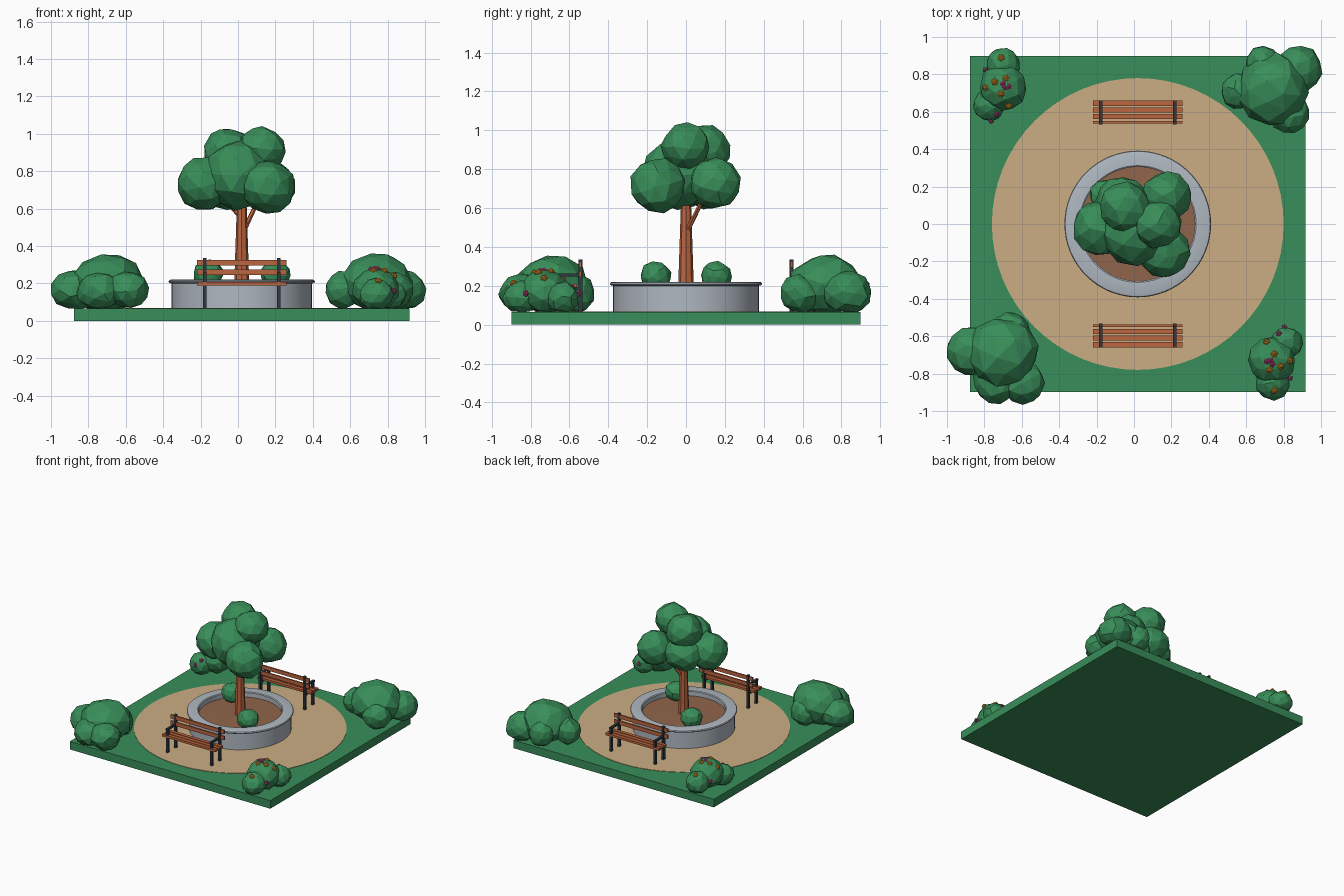
import bpy, bmesh, math, random
from mathutils import Vector, Matrix

random.seed(4)
if "Cube" in bpy.data.objects:
    bpy.data.objects.remove(bpy.data.objects["Cube"])

CX = 0.02        # garden centre in x
GROUND = 0.065   # top of the lawn


def material(name, rgb):
    m = bpy.data.materials.new(name)
    m.use_nodes = True
    color = (*rgb, 1)
    m.diffuse_color = color
    bsdf = next(n for n in m.node_tree.nodes if n.type == 'BSDF_PRINCIPLED')
    bsdf.inputs["Base Color"].default_value = color
    return m


GREEN = material("leaf green", (0.04, 0.27, 0.10))
SAND = material("sand", (0.60, 0.42, 0.23))
STONE = material("grey stone", (0.43, 0.48, 0.53))
SOIL = material("brown soil", (0.28, 0.13, 0.07))
WOOD = material("red brown wood", (0.50, 0.13, 0.05))
METAL = material("dark metal", (0.03, 0.04, 0.05))
ORANGE = material("orange petals", (0.80, 0.33, 0.03))
PINK = material("pink petals", (0.62, 0.07, 0.26))


def finish(name, bm, mat, smooth=False):
    bmesh.ops.recalc_face_normals(bm, faces=bm.faces)
    mesh = bpy.data.meshes.new(name)
    bm.to_mesh(mesh)
    bm.free()
    mesh.materials.append(mat)
    obj = bpy.data.objects.new(name, mesh)
    bpy.context.collection.objects.link(obj)
    if smooth:
        bpy.ops.object.select_all(action='DESELECT')
        obj.select_set(True)
        bpy.context.view_layer.objects.active = obj
        bpy.ops.object.shade_smooth_by_angle(angle=math.radians(35))
    return obj


def add_box(bm, low, high):
    low, high = Vector(low), Vector(high)
    m = Matrix.Translation((low + high) / 2) @ Matrix.Diagonal((*(high - low), 1))
    bmesh.ops.create_cube(bm, size=1, matrix=m)


def lathe(name, profile, mat):
    bm = bmesh.new()
    verts = [bm.verts.new((CX + r, 0, z)) for r, z in profile]
    edges = [bm.edges.new(pair) for pair in zip(verts, verts[1:])]
    bmesh.ops.spin(bm, geom=verts + edges, cent=(CX, 0, 0), axis=(0, 0, 1),
                   angle=math.tau, steps=64, use_duplicate=False)
    bmesh.ops.remove_doubles(bm, verts=bm.verts, dist=1e-5)
    return finish(name, bm, mat, True)


def foliage(name, lobes, floor):
    """Faceted leaf lobes: (x, y, z, radius, height radius)."""
    bm = bmesh.new()
    for x, y, z, r, rz in lobes:
        m = (Matrix.Translation((x, y, z)) @ Matrix.Diagonal((r, r, rz, 1))
             @ Matrix.Rotation(random.uniform(0, 6), 4, 'Z')
             @ Matrix.Rotation(random.uniform(0, 1), 4, 'X'))
        new = bmesh.ops.create_icosphere(bm, subdivisions=2, radius=1.02, matrix=m)["verts"]
        for v in new:
            v.co += Vector([random.uniform(-1, 1) for _ in range(3)]) * r * 0.05
            v.co.z = max(v.co.z, floor)
    return finish(name, bm, GREEN)


def limb(name, start, end, r1, r2, sides):
    start, end = Vector(start), Vector(end)
    axis = end - start
    m = Matrix.Translation((start + end) / 2) @ axis.to_track_quat('Z', 'Y').to_matrix().to_4x4()
    bm = bmesh.new()
    bmesh.ops.create_cone(bm, cap_ends=True, segments=sides, radius1=r1, radius2=r2,
                          depth=axis.length, matrix=m)
    return finish(name, bm, WOOD)


def turned(p):
    """Half turn about the garden centre."""
    return (2 * CX - p[0], -p[1], *p[2:])


# Lawn and round path
bm = bmesh.new()
add_box(bm, (CX - 0.897, -0.897, 0), (CX + 0.897, 0.897, GROUND))
finish("lawn", bm, GREEN)
lathe("round_path", [(0, 0.06), (0.78, 0.06), (0.78, 0.068), (0, 0.068)], SAND)

# Planter wall with an overhanging rim, and soil
lathe("planter_wall", [(0.375, 0.06), (0.375, 0.2), (0.388, 0.203), (0.392, 0.21), (0.388, 0.217),
                       (0.38, 0.22), (0.312, 0.22), (0.305, 0.215), (0.305, 0.06)], STONE)
lathe("planter_soil", [(0, 0.1), (0.306, 0.1), (0.306, 0.18), (0, 0.185)], SOIL)

# Tree
limb("tree_trunk", (CX, 0, 0.17), (CX, 0, 0.72), 0.041, 0.023, 8)
limb("branch_right", (CX + 0.01, 0.005, 0.48), (0.13, 0.11, 0.69), 0.014, 0.010, 6)
limb("branch_left", (CX, 0, 0.55), (-0.12, -0.02, 0.70), 0.013, 0.009, 6)
foliage("tree_crown", [
    (0.00, -0.04, 0.78, 0.18, 0.18),
    (0.16, -0.145, 0.715, 0.14, 0.14),
    (-0.185, -0.02, 0.73, 0.145, 0.14),
    (0.175, 0.15, 0.725, 0.13, 0.13),
    (-0.06, 0.11, 0.73, 0.14, 0.13),
    (-0.05, 0.09, 0.90, 0.135, 0.13),
    (0.125, 0.0, 0.915, 0.125, 0.12)], 0)

# Small bushes in the planter
small = (0.20, -0.155, 0.25, 0.08, 0.075)
foliage("planter_bush_front", [small], 0.18)
foliage("planter_bush_back", [turned(small)], 0.18)

# Large corner bushes
foliage("corner_bush_front", [
    (-0.70, -0.69, 0.20, 0.19, 0.155),
    (-0.87, -0.68, 0.165, 0.13, 0.105),
    (-0.74, -0.84, 0.16, 0.12, 0.10),
    (-0.59, -0.85, 0.165, 0.11, 0.10),
    (-0.66, -0.58, 0.16, 0.11, 0.11)], GROUND)
foliage("corner_bush_back", [
    (0.74, 0.72, 0.20, 0.19, 0.155),
    (0.88, 0.83, 0.165, 0.125, 0.11),
    (0.69, 0.86, 0.165, 0.095, 0.10),
    (0.83, 0.59, 0.16, 0.105, 0.10),
    (0.56, 0.71, 0.165, 0.095, 0.10)], GROUND)

# Flowering bushes
flower_lobes = [(0.74, -0.73, 0.17, 0.125, 0.11),
                (0.74, -0.85, 0.14, 0.09, 0.085),
                (0.815, -0.635, 0.14, 0.085, 0.08)]
oranges = [(0.71, -0.63), (0.75, -0.695), (0.835, -0.73), (0.725, -0.78),
           (0.785, -0.76), (0.75, -0.89)]
pinks = [(0.805, -0.55), (0.775, -0.585), (0.71, -0.735), (0.74, -0.75), (0.73, -0.73),
         (0.835, -0.825)]


def surface_point(x, y):
    """Highest lobe point above x, y and its outward direction."""
    best = (Vector((x, y, 0.16)), Vector((x - 0.74, y + 0.73, 0)).normalized())
    for lx, ly, lz, r, rz in flower_lobes:
        d = 1 - ((x - lx) ** 2 + (y - ly) ** 2) / r ** 2
        if d > 0:
            z = lz + rz * math.sqrt(d)
            if z > best[0].z:
                n = Vector(((x - lx) / r ** 2, (y - ly) / r ** 2, (z - lz) / rz ** 2))
                best = (Vector((x, y, z)), n.normalized())
    return best


def flowers(name, places, mat, size, turn):
    bm = bmesh.new()
    for x, y in places:
        point, normal = surface_point(x, y)
        base = Matrix.Translation(point) @ normal.to_track_quat('Z', 'Y').to_matrix().to_4x4()
        bmesh.ops.create_icosphere(bm, subdivisions=1, radius=size * 0.6,
                                   matrix=base @ Matrix.Translation((0, 0, size * 0.3)))
        for k in range(5):
            petal = Matrix.Rotation(math.tau * k / 5, 4, 'Z') @ Matrix.Translation((size * 0.6, 0, 0))
            bmesh.ops.create_icosphere(bm, subdivisions=1, radius=size * 0.5, matrix=base @ petal)
    if turn:
        bmesh.ops.rotate(bm, verts=bm.verts, cent=(CX, 0, 0), matrix=Matrix.Rotation(math.pi, 3, 'Z'))
    finish(name, bm, mat)


for side, turn in (("front", False), ("back", True)):
    foliage("flower_bush_" + side, [turned(l) if turn else l for l in flower_lobes], GROUND)
    flowers("orange_flowers_" + side, oranges, ORANGE, 0.019, turn)
    flowers("pink_flowers_" + side, pinks, PINK, 0.016, turn)

    # Bench: slats, legs, back posts and arms, with the backrest towards the planter
    slats, frame = bmesh.new(), bmesh.new()
    for y in (-0.645, -0.61, -0.575):
        add_box(slats, (CX - 0.24, y - 0.014, 0.19), (CX + 0.24, y + 0.014, 0.208))
    for z in (0.26, 0.31):
        add_box(slats, (CX - 0.24, -0.55, z - 0.015), (CX + 0.24, -0.538, z + 0.015))
    for x in (CX - 0.198, CX + 0.198):
        add_box(frame, (x - 0.009, -0.655, GROUND), (x + 0.009, -0.635, 0.255))
        add_box(frame, (x - 0.009, -0.552, GROUND), (x + 0.009, -0.532, 0.335))
        add_box(frame, (x - 0.009, -0.66, 0.248), (x + 0.009, -0.54, 0.262))
        add_box(frame, (x - 0.008, -0.65, 0.178), (x + 0.008, -0.54, 0.19))
    for part in (slats, frame):
        if turn:
            bmesh.ops.rotate(part, verts=part.verts, cent=(CX, 0, 0),
                             matrix=Matrix.Rotation(math.pi, 3, 'Z'))
    finish("bench_slats_" + side, slats, WOOD)
    finish("bench_frame_" + side, frame, METAL)
